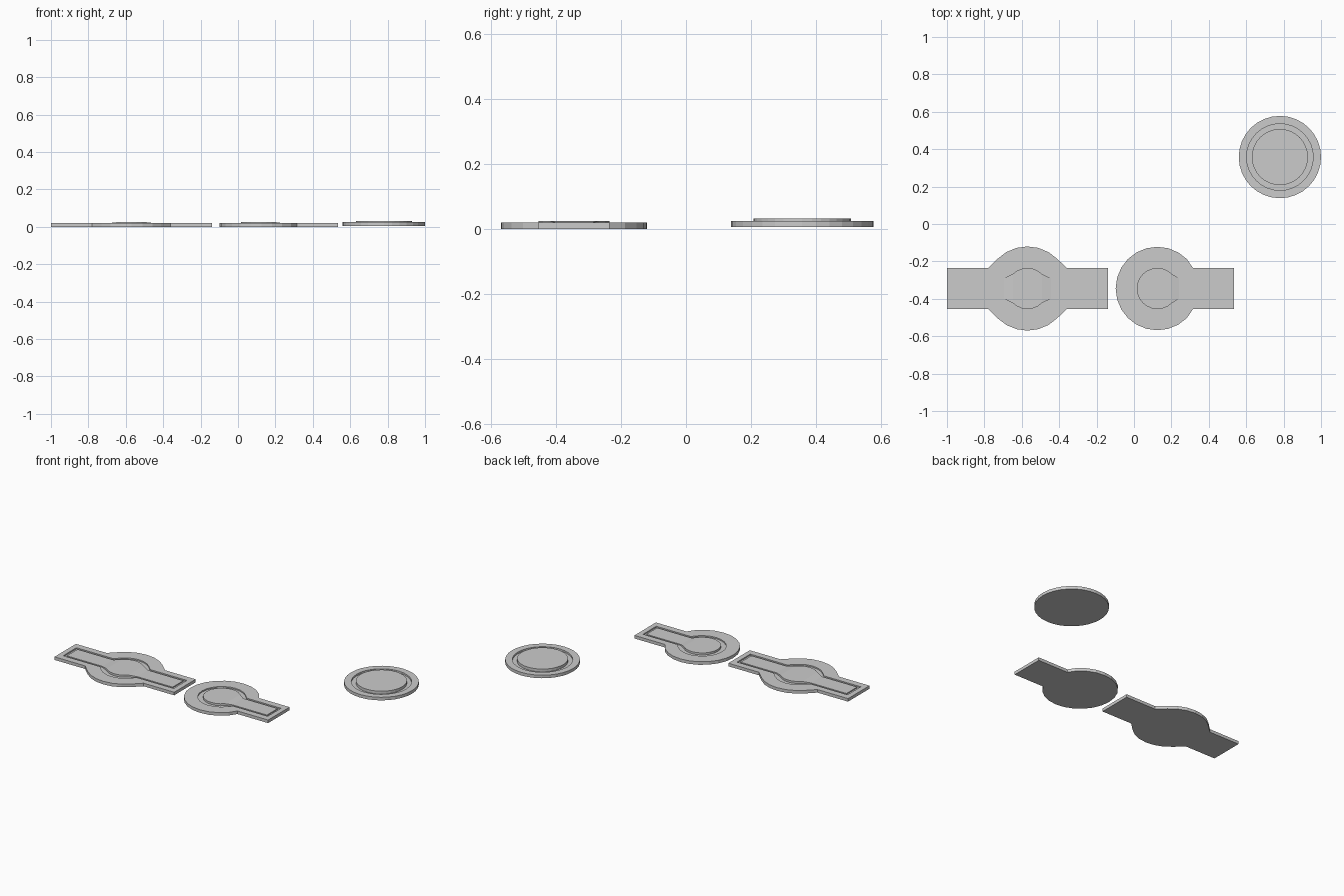
import bpy
from math import sin, cos, pi

if "Cube" in bpy.data.objects:
    bpy.data.objects.remove(bpy.data.objects["Cube"])


def arc(r, a0, a1, n):
    return [(r * cos(a), r * sin(a)) for a in
            (pi / 180 * (a0 + (a1 - a0) * i / n) for i in range(n + 1))]


def outline(r, joint, half, right, left):
    """Counter-clockwise outline: right strap, round body, optional left strap."""
    pts = [(joint, -half), (right, -half), (right, half), (joint, half)]
    if left is None:
        return pts + arc(r, 45, 315, 18)
    return (pts + arc(r, 45, 135, 6) +
            [(-joint, half), (left, half), (left, -half), (-joint, -half)] +
            arc(r, 225, 315, 6))


def build(name, centre, rings, cap):
    """Skin matching rings of 3D points, closing the bottom and the top pad."""
    n = len(rings[0])
    verts = [p for ring in rings for p in ring]
    faces = [tuple(reversed(range(n)))]
    for k in range(len(rings) - 1):
        for i in range(n):
            j = (i + 1) % n
            faces.append((k * n + i, k * n + j, (k + 1) * n + j, (k + 1) * n + i))
    base = (len(rings) - 1) * n
    faces += [tuple(base + i for i in f) for f in cap]
    mesh = bpy.data.meshes.new(name)
    mesh.from_pydata(verts, [], faces)
    ob = bpy.data.objects.new(name, mesh)
    ob.location = (centre[0], centre[1], 0)
    bpy.context.collection.objects.link(ob)
    return ob


def flat(pts, z):
    return [(x, y, z) for x, y in pts]


def strap_plate(name, centre, outer, lip, pad):
    o, l, p = outline(*outer), outline(*lip), outline(*pad)
    n, double = len(p), pad[4] is not None
    # the round part of the pad stands higher than its straps
    strap = {0, 1, 2, 3} | ({11, 12, 13, 14} if double else set())
    top = [(x, y, 0.019 if i in strap else 0.025) for i, (x, y) in enumerate(p)]
    cap = [(0, 1, 2, 3), (n - 1, 0, 3, 4)]
    if double:
        cap += [(11, 12, 13, 14), (10, 11, 14, 15)]
    cap.append(tuple(i for i in range(n) if i not in strap))
    build(name, centre, [flat(o, 0), flat(o, 0.02), flat(l, 0.02),
                         flat(l, 0.012), flat(p, 0.012), top], cap)


# plate with straps on both sides
strap_plate("double_strap_plate", (-0.57, -0.345),
            (0.225, 0.21, 0.11, 0.43, -0.43),
            (0.142, 0.132, 0.068, 0.397, -0.397),
            (0.11, 0.125, 0.055, 0.38, -0.38))

# plate with one strap
strap_plate("single_strap_plate", (0.125, -0.345),
            (0.223, 0.19, 0.11, 0.41, None),
            (0.142, 0.13, 0.068, 0.378, None),
            (0.11, 0.115, 0.055, 0.363, None))

# round plate with a ring groove and raised centre
profile = [(0.22, 0.005), (0.22, 0.025), (0.178, 0.025),
           (0.178, 0.014), (0.15, 0.014), (0.15, 0.032)]
N = 32
disc = build("round_plate", (0.78, 0.358),
             [flat(arc(r, 0, 360, N)[:-1], z) for r, z in profile], [tuple(range(N))])
